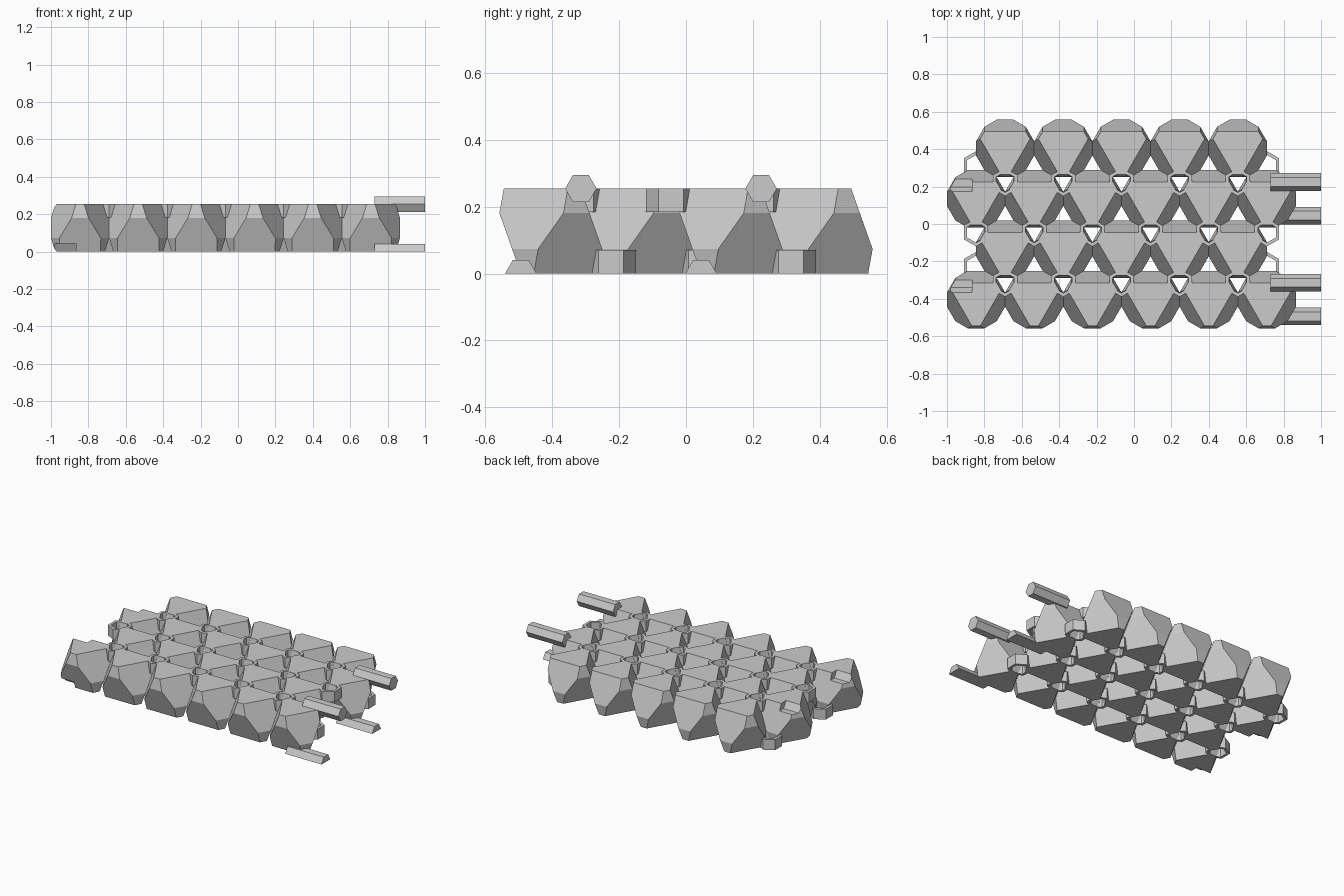
import bpy, bmesh
from math import sqrt, cos, sin, pi, radians
from mathutils import Vector, Matrix

if "Cube" in bpy.data.objects:
    bpy.data.objects.remove(bpy.data.objects["Cube"], do_unlink=True)

EDGE = 0.311                      # spacing of the cells
R = EDGE / sqrt(3)                # plan radius of a cell
H = EDGE * sqrt(2 / 3)            # thickness of the panel
ROW = EDGE * sqrt(3) / 2
LEFT = -1 + EDGE / 2              # centre of the first cell in a long row

grey = bpy.data.materials.new("light_grey")
grey.use_nodes = True
grey.diffuse_color = (0.6, 0.6, 0.6, 1)
grey.node_tree.nodes["Principled BSDF"].inputs["Base Color"].default_value = (0.6, 0.6, 0.6, 1)


def make_mesh(name, bm):
    bmesh.ops.recalc_face_normals(bm, faces=bm.faces)
    mesh = bpy.data.meshes.new(name)
    bm.to_mesh(mesh)
    bm.free()
    mesh.materials.append(grey)
    return mesh


def place(name, mesh, loc):
    obj = bpy.data.objects.new(name, mesh)
    obj.location = loc
    bpy.context.collection.objects.link(obj)
    return obj


def cell_mesh():
    """Octahedron lying on a face, each corner cut by a slightly drafted plane."""
    corners = []
    for i in range(3):
        for z, turn in ((H, -90), (0, 90)):
            a = radians(turn + 120 * i)
            corners.append(Vector((R * cos(a), R * sin(a), z)))
    bm = bmesh.new()
    for c in corners:
        bm.verts.new(c)
    bmesh.ops.convex_hull(bm, input=bm.verts)
    for c in corners:
        out = Vector((c.x, c.y, 0)).normalized()
        up = 1 if c.z > 0 else -1
        normal = out + Vector((0, 0, up * 0.18))
        geom = bm.verts[:] + bm.edges[:] + bm.faces[:]
        cut = bmesh.ops.bisect_plane(bm, geom=geom, plane_co=c - out * 0.039,
                                     plane_no=normal, clear_outer=True)
        rim = [e for e in cut["geom_cut"] if isinstance(e, bmesh.types.BMEdge)]
        bmesh.ops.contextual_create(bm, geom=rim)
    return make_mesh("cell", bm)


def ring_mesh(outer, inner, height):
    """Hexagonal tube."""
    bm = bmesh.new()
    loops = []
    for r, z in ((outer, 0), (outer, height), (inner, height), (inner, 0)):
        loops.append([bm.verts.new((r * sin(i * pi / 3), r * cos(i * pi / 3), z)) for i in range(6)])
    for k in range(4):
        a, b = loops[k], loops[(k + 1) % 4]
        for i in range(6):
            j = (i + 1) % 6
            bm.faces.new((a[i], a[j], b[j], b[i]))
    return make_mesh("ring", bm)


def rod_mesh(radius, length, half=False):
    """Hexagonal rod along x, optionally only its upper half."""
    bm = bmesh.new()
    sides = range(4) if half else range(6)
    face = bm.faces.new([bm.verts.new((0, radius * cos(i * pi / 3), radius * sin(i * pi / 3)))
                         for i in sides])
    ext = bmesh.ops.extrude_face_region(bm, geom=[face])
    moved = [v for v in ext["geom"] if isinstance(v, bmesh.types.BMVert)]
    bmesh.ops.translate(bm, verts=moved, vec=(length, 0, 0))
    return make_mesh("rod", bm)


cell, ring = cell_mesh(), ring_mesh(0.075, 0.055, 0.07)
peg, half_peg, socket = rod_mesh(0.047, 0.27), rod_mesh(0.047, 0.27, True), rod_mesh(0.052, 0.16)

# Cells in four staggered rows; long rows carry sockets on the left and pegs on the right
for row in range(4):
    y = (row - 1.5) * ROW
    long_row = row % 2 == 0
    start = LEFT if long_row else LEFT + EDGE / 2
    for i in range(6 if long_row else 5):
        mesh = cell.copy() if long_row and i == 0 else cell
        obj = place(f"cell_{row + 1}_{i + 1}", mesh, (start + i * EDGE, y, 0))
        if mesh is not cell:
            for side, (sy, sz) in {"upper": (y + R / 2, H), "lower": (y - R / 2, 0)}.items():
                cutter = place(f"{side}_socket_cutter_{row + 1}", socket, (-1.025, sy, sz))
                cutter.hide_render = True
                cutter.hide_set(True)
                cutter.display_type = 'WIRE'
                mod = obj.modifiers.new(f"{side}_socket", 'BOOLEAN')
                mod.object = cutter
                mod.operation = 'DIFFERENCE'
                mod.solver = 'EXACT'
    if long_row:
        place(f"upper_peg_{row + 1}", peg, (0.73, y + R / 2, H))
        place(f"lower_peg_{row + 1}", half_peg, (0.73, y - R / 2, 0))

# Hexagonal rings join the cell corners on the top and bottom layers
for k in range(3):
    wide_top = k == 1
    for layer, wide, y, z in (("top", wide_top, (k - 1.5) * ROW + R / 2, H - 0.07),
                              ("bottom", not wide_top, (k - 0.5) * ROW - R / 2, 0)):
        start = LEFT if wide else LEFT + EDGE / 2
        for i in range(6 if wide else 5):
            place(f"{layer}_ring_{k + 1}_{i + 1}", ring, (start + i * EDGE, y, z))
